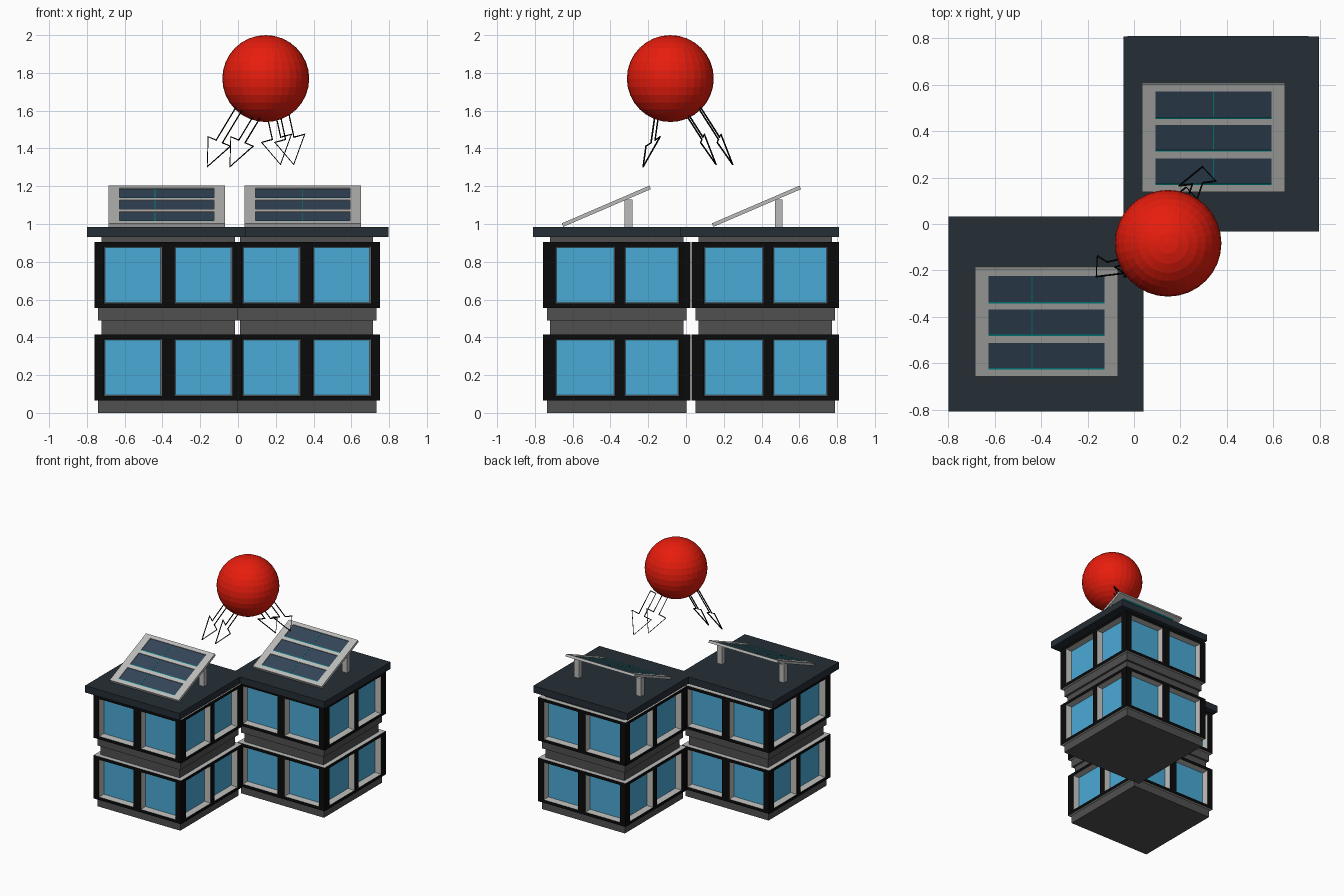
import bpy, bmesh
from math import atan2
from mathutils import Matrix, Vector

if "Cube" in bpy.data.objects:
    bpy.data.objects.remove(bpy.data.objects["Cube"])


def material(name, r, g, b):
    m = bpy.data.materials.new(name)
    m.diffuse_color = (r, g, b, 1)
    m.use_nodes = True
    m.node_tree.nodes["Principled BSDF"].inputs["Base Color"].default_value = m.diffuse_color
    return m


BLACK = material("black", 0.003, 0.003, 0.003)
LIGHT = material("light_grey", 0.5, 0.5, 0.49)
DARK = material("dark_grey", 0.08, 0.08, 0.08)
GLASS = material("glass", 0.07, 0.40, 0.68)
ROOF = material("roof_slate", 0.018, 0.027, 0.036)
NAVY = material("cell_navy", 0.035, 0.06, 0.10)
TEAL = material("cell_teal", 0.0, 0.26, 0.26)
RED = material("sun_red", 0.80, 0.012, 0.004)


def finish(name, bm, *mats):
    me = bpy.data.meshes.new(name)
    bm.to_mesh(me)
    bm.free()
    for m in mats:
        me.materials.append(m)
    ob = bpy.data.objects.new(name, me)
    bpy.context.collection.objects.link(ob)
    return ob


def box(name, lo, hi, mat, matrix=Matrix()):
    lo, hi = Vector(lo), Vector(hi)
    bm = bmesh.new()
    bmesh.ops.create_cube(bm, size=1)
    for v in bm.verts:
        v.co = (lo + hi) / 2 + v.co * (hi - lo)
    ob = finish(name, bm, mat)
    ob.matrix_world = matrix
    return ob


def slab(name, cx, cy, half, z0, z1, mat):
    box(name, (cx - half, cy - half, z0), (cx + half, cy + half, z1), mat)


# Window band: black outer frame, grey flared reveals, recessed glass
def window_band(name, cx, cy, z0, z1, half=0.39, depth=0.05):
    bm = bmesh.new()
    layouts = {"front": (-0.34, -0.033, 0.033, 0.34), "side": (-0.325, -0.01, 0.04, 0.33)}
    zs = (z0, z0 + 0.024, z1 - 0.024, z1)

    for kind, cuts in layouts.items():
        us = (-half, *cuts, half)
        for s in (-1, 1):
            def quad(pts, mat):
                if kind == "front":
                    co = [(cx + u, cy + s * d, z) for u, d, z in pts]
                else:
                    co = [(cx + s * d, cy + u, z) for u, d, z in pts]
                if (kind == "front") == (s == 1):
                    co.reverse()
                bm.faces.new([bm.verts.new(c) for c in co]).material_index = mat

            for i in range(5):
                for j in range(3):
                    a, b, c, d = us[i], us[i + 1], zs[j], zs[j + 1]
                    outer = [(a, half, c), (b, half, c), (b, half, d), (a, half, d)]
                    if j != 1 or i not in (1, 3):
                        quad(outer, 0)
                        continue
                    g, e = 0.006, half - depth
                    inner = [(a + g, e, c + g), (b - g, e, c + g), (b - g, e, d - g), (a + g, e, d - g)]
                    quad(inner, 2)
                    for k in range(4):
                        n = (k + 1) % 4
                        quad([outer[k], outer[n], inner[n], inner[k]], 1)
    # top and bottom ledges
    ring = [(-half, -half), (half, -half), (half, half), (-half, half)]
    for z, pts in ((z1, ring), (z0, ring[::-1])):
        f = bm.faces.new([bm.verts.new((cx + x, cy + y, z)) for x, y in pts])
        f.material_index = 1
    bmesh.ops.remove_doubles(bm, verts=bm.verts, dist=1e-5)
    finish(name, bm, BLACK, LIGHT, GLASS)


# Tilted solar panel on two posts
def solar_panel(tag, cx, y0, z0, line_x):
    tilt = Matrix.Translation((cx, y0, z0)) @ Matrix.Rotation(atan2(0.2, 0.465), 4, 'X')
    w, length, t = 0.308, 0.505, 0.02
    rows = ((0.033, 0.158), (0.19, 0.315), (0.343, 0.473))
    for s in (-1, 1):
        a, b = sorted((s * w, s * 0.25))
        box(f"{tag}_panel_rail", (a, 0, 0), (b, length, t), LIGHT, tilt)
        a, b = sorted((s * 0.255, s * 0.30))
        box(f"{tag}_panel_post", (cx + a, y0 + 0.325, z0 - 0.002),
            (cx + b, y0 + 0.367, z0 + 0.145), LIGHT)
    edges = [0, *[v for r in rows for v in r], length]
    for v0, v1 in zip(edges[::2], edges[1::2]):
        box(f"{tag}_panel_crossbar", (-0.25, v0, 0), (0.25, v1, t), LIGHT, tilt)
    for v0, v1 in rows:
        box(f"{tag}_cell_backing", (-0.25, v0, 0.002), (0.25, v1, 0.008), TEAL, tilt)
        box(f"{tag}_cell", (-0.25, v0, 0.008), (0.25, v1, 0.015), NAVY, tilt)
        box(f"{tag}_cell_edge", (-0.25, v0, 0.015), (0.25, v0 + 0.006, 0.019), TEAL, tilt)
        box(f"{tag}_cell_line", (line_x - 0.002, v0, 0.015),
            (line_x + 0.002, v1, 0.0165), TEAL, tilt)


# Two identical buildings: tag, body centre, roof centre, panel position
for tag, cx, cy, rx, ry, px, py, line in (
        ("front", -0.37, -0.3665, -0.379, -0.388, -0.378, -0.65, -0.062),
        ("rear", 0.363, 0.42, 0.376, 0.388, 0.343, 0.145, 0.0)):
    slab(f"{tag}_base", cx, cy, 0.37, 0, 0.065, DARK)
    for n, z in enumerate((0.065, 0.555)):
        window_band(f"{tag}_window_band_{n + 1}", cx, cy, z, z + 0.35)
    slab(f"{tag}_waist", cx, cy, 0.353, 0.415, 0.49, DARK)
    slab(f"{tag}_upper_base", cx, cy, 0.37, 0.49, 0.555, DARK)
    slab(f"{tag}_neck", cx, cy, 0.353, 0.905, 0.935, DARK)
    slab(f"{tag}_roof", rx, ry, 0.421, 0.93, 0.985, ROOF)
    solar_panel(tag, px, py, 0.985, line)

# Sun
bm = bmesh.new()
bmesh.ops.create_uvsphere(bm, u_segments=32, v_segments=16, radius=0.23)
finish("sun", bm, RED).location = (0.147, -0.083, 1.77)


# Sun ray arrows: thin outlined arrow shapes
def arrow(name, tip, left, right, start, offset):
    tip, left, right, start = (Vector(p) + Vector(offset) for p in (tip, left, right, start))
    mid, half = (left + right) / 2, (right - left) * 0.14
    pts = [start - half, mid - half, left, tip, right, mid + half, start + half]
    cu = bpy.data.curves.new(name, 'CURVE')
    cu.dimensions = '3D'
    cu.bevel_depth = 0.0045
    cu.bevel_resolution = 1
    sp = cu.splines.new('POLY')
    sp.points.add(len(pts) - 1)
    for p, co in zip(sp.points, pts):
        p.co = (*co, 1)
    sp.use_cyclic_u = True
    cu.materials.append(BLACK)
    bpy.context.collection.objects.link(bpy.data.objects.new(name, cu))


for n in range(2):
    arrow(f"front_ray_{n + 1}", (-0.163, -0.227, 1.303), (-0.158, -0.137, 1.462),
          (-0.04, -0.212, 1.412), (0.005, -0.15, 1.61), (0.12 * n, 0, 0))
    arrow(f"rear_ray_{n + 1}", (0.295, 0.247, 1.315), (0.195, 0.165, 1.432),
          (0.353, 0.185, 1.475), (0.24, 0.075, 1.61), (-0.07 * n, -0.088 * n, 0))
